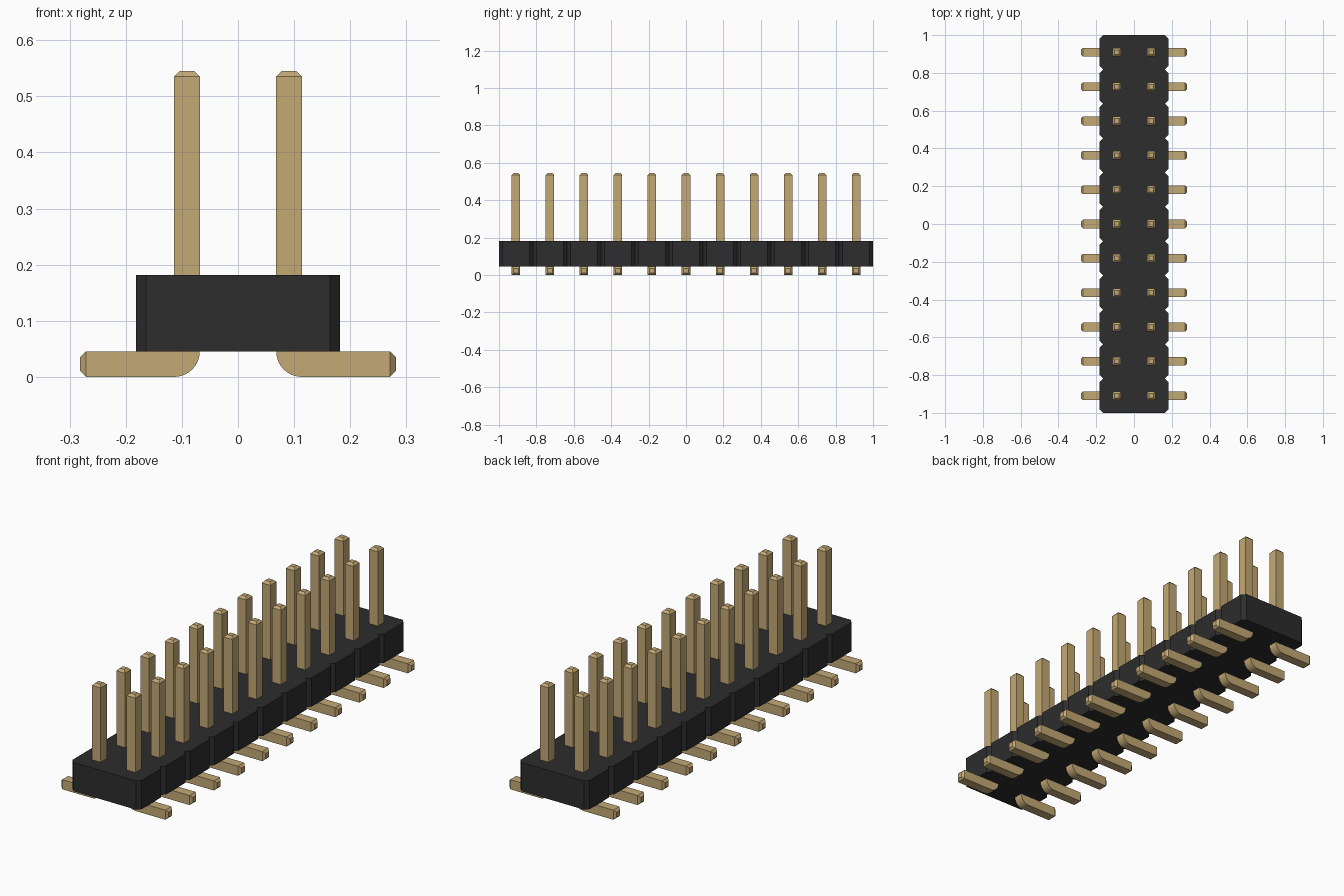
import bpy
import bmesh
from math import pi, sin, cos

if "Cube" in bpy.data.objects:
    bpy.data.objects.remove(bpy.data.objects["Cube"], do_unlink=True)

ROWS = 11
PITCH = 2 / ROWS
PIN = 0.0455                       # square pin thickness
BASE, TOP = PIN, 0.182             # body underside and top
CHAMFER = PITCH / 10


def material(name, colour):
    mat = bpy.data.materials.new(name)
    mat.use_nodes = True
    mat.diffuse_color = colour
    bsdf = mat.node_tree.nodes["Principled BSDF"]
    bsdf.inputs["Base Color"].default_value = colour
    bsdf.inputs["Roughness"].default_value = 0.6
    return mat


def prism(points, offset):
    """Closed outline extruded along an offset vector."""
    bm = bmesh.new()
    face = bm.faces.new([bm.verts.new(p) for p in points])
    extruded = bmesh.ops.extrude_face_region(bm, geom=[face])["geom"]
    verts = [v for v in extruded if isinstance(v, bmesh.types.BMVert)]
    bmesh.ops.translate(bm, verts=verts, vec=offset)
    bmesh.ops.recalc_face_normals(bm, faces=bm.faces)
    return bm


def to_mesh(bm, name, mat):
    mesh = bpy.data.meshes.new(name)
    bm.to_mesh(mesh)
    bm.free()
    mesh.materials.append(mat)
    return mesh


def place(name, mesh):
    obj = bpy.data.objects.new(name, mesh)
    bpy.context.collection.objects.link(obj)
    return obj


black = material("black plastic", (0.026, 0.026, 0.026, 1))
gold = material("gold metal", (0.55, 0.40, 0.18, 1))

# Body: a chain of chamfered cells, with a V notch between neighbours
side = []
for i in range(ROWS):
    y0 = -1 + i * PITCH
    side += [(PITCH - CHAMFER, y0), (PITCH, y0 + CHAMFER),
             (PITCH, y0 + PITCH - CHAMFER)]
side.append((PITCH - CHAMFER, 1))
outline = side + [(-x, y) for x, y in reversed(side)]
body = prism([(x, y, BASE) for x, y in outline], (0, 0, TOP - BASE))
place("body", to_mesh(body, "body", black))

# Pin: L-shaped profile with a rounded heel and tapered ends
inner, outer = PITCH / 2 - PIN / 2, PITCH / 2 + PIN / 2
pin_top, foot_end = 0.535, 0.271
profile = [(outer, PIN), (outer, pin_top), (inner, pin_top)]
for i in range(11):
    a = pi / 2 * i / 10
    profile.append((outer - PIN * cos(a), PIN - PIN * sin(a)))
profile += [(foot_end, 0), (foot_end, PIN)]
bm = prism([(x, -PIN / 2, z) for x, z in profile], (0, PIN, 0))
for face in list(bm.faces):
    c = face.calc_center_median()
    if face.normal.z > 0.9 and c.z > 0.5 or face.normal.x > 0.9 and c.x > 0.25:
        bmesh.ops.inset_region(bm, faces=[face], thickness=0.0105, depth=0.0105,
                               use_even_offset=True)
pin_mesh = to_mesh(bm, "pin", gold)

# Two facing columns of pins
for i in range(ROWS):
    for label, turn in (("left", 0), ("right", pi)):
        pin = place(f"{label}_pin_{i + 1}", pin_mesh)
        pin.location.y = -1 + (i + 0.5) * PITCH
        pin.rotation_euler.z = turn

# Smooth only the rounded heels
bpy.ops.object.select_all(action="DESELECT")
pin.select_set(True)
bpy.context.view_layer.objects.active = pin
bpy.ops.object.shade_smooth_by_angle(angle=pi / 9)
